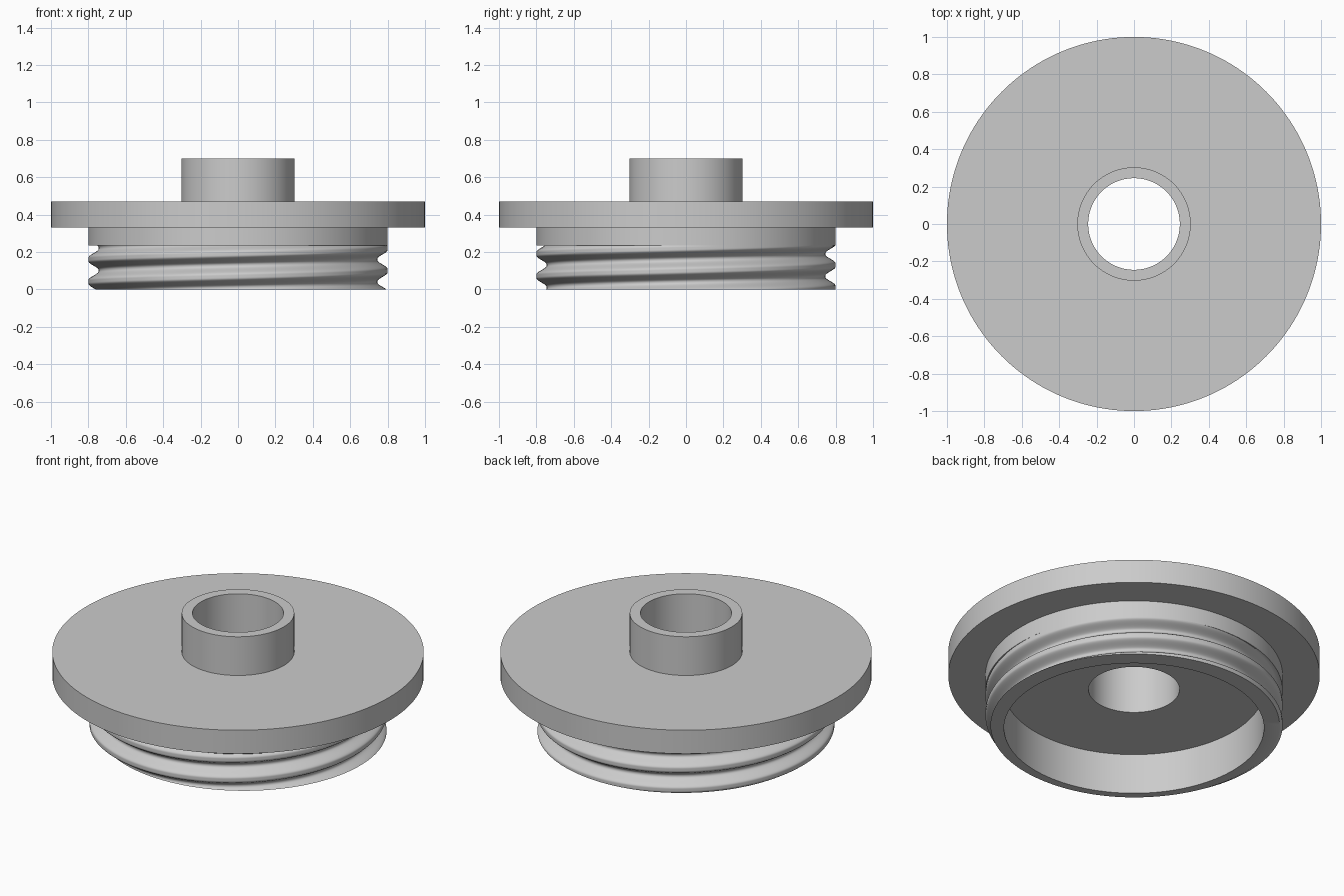
import bpy, bmesh, math

cube = bpy.data.objects.get("Cube")
if cube:
    bpy.data.objects.remove(cube, do_unlink=True)

SEGMENTS = 160
BORE, TUBE, CAVITY, NECK, RIM = 0.245, 0.303, 0.70, 0.80, 1.0
CEILING, THREAD_TOP, FLANGE_LOW, FLANGE_TOP, HEIGHT = 0.24, 0.235, 0.33, 0.47, 0.70
PITCH, DEPTH, CREST_Z = 0.12, 0.055, -0.02

grey = bpy.data.materials.new("plain grey")
grey.use_nodes = True
colour = (0.6, 0.6, 0.6, 1)
grey.diffuse_color = colour
grey.node_tree.nodes["Principled BSDF"].inputs["Base Color"].default_value = colour


def thread_radius(angle, z):
    """Right-handed helical groove with rounded crests."""
    phase = (z - CREST_Z) / PITCH - angle / math.tau
    offset = abs(phase - round(phase)) * 2
    t = min(max((offset - 0.15) / 0.8, 0), 1)
    return NECK - DEPTH * t * t * (3 - 2 * t)


def lathe(name, profile):
    """Revolve (radius, z) points; a radius of None follows the thread."""
    bm = bmesh.new()
    rings = []
    for radius, z in profile:
        ring = []
        for i in range(SEGMENTS):
            a = math.tau * i / SEGMENTS
            r = thread_radius(a, z) if radius is None else radius
            ring.append(bm.verts.new((r * math.cos(a), r * math.sin(a), z)))
        rings.append(ring)
    for low, high in zip(rings, rings[1:]):
        for i in range(SEGMENTS):
            k = (i + 1) % SEGMENTS
            bm.faces.new((low[i], low[k], high[k], high[i]))
    mesh = bpy.data.meshes.new(name)
    bm.to_mesh(mesh)
    bm.free()
    mesh.materials.append(grey)
    obj = bpy.data.objects.new(name, mesh)
    bpy.context.collection.objects.link(obj)
    bpy.ops.object.select_all(action="DESELECT")
    obj.select_set(True)
    bpy.context.view_layer.objects.active = obj
    bpy.ops.object.shade_smooth_by_angle(angle=math.radians(35))
    return obj


# Hollow threaded skirt with the plain collar above it
ROWS = 48
thread = [(None, THREAD_TOP * i / ROWS) for i in range(ROWS + 1)]
lathe("threaded_skirt", [(BORE, CEILING), (CAVITY, CEILING), (CAVITY, 0)] + thread
      + [(NECK, THREAD_TOP), (NECK, FLANGE_LOW)])

# Wide disc
lathe("flange", [(NECK, FLANGE_LOW), (RIM, FLANGE_LOW), (RIM, FLANGE_TOP), (TUBE, FLANGE_TOP)])

# Open tube whose bore runs down into the cavity
lathe("spout", [(TUBE, FLANGE_TOP), (TUBE, HEIGHT), (BORE, HEIGHT), (BORE, CEILING)])
